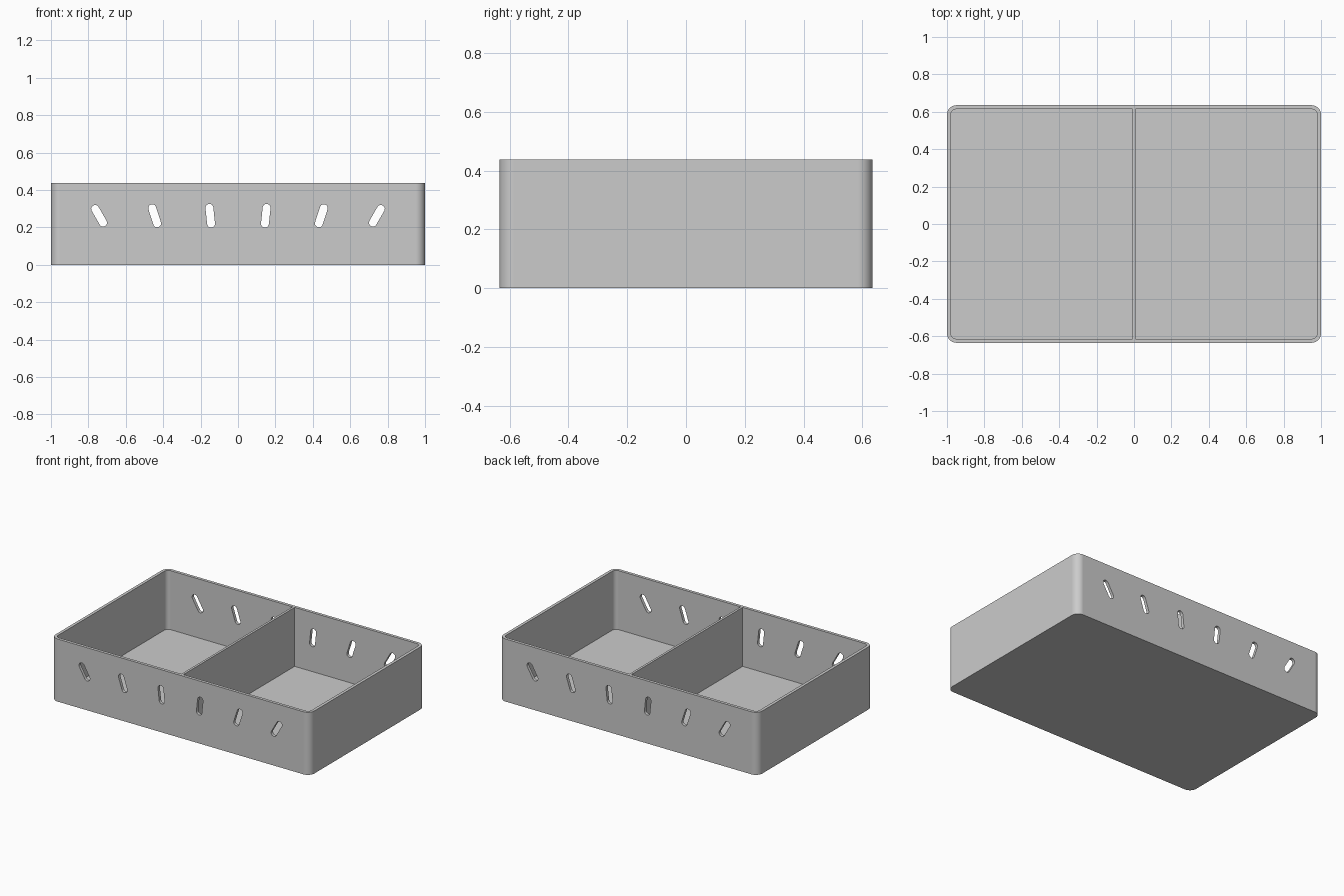
import bpy
import bmesh
from math import sin, cos, pi, radians
from mathutils import Matrix, Vector

# Overall sizes
HALF_X, HALF_Y, HEIGHT = 1.0, 0.635, 0.437
WALL, FLOOR, DIVIDER = 0.021, 0.025, 0.016
CORNER = 0.05

if "Cube" in bpy.data.objects:
    bpy.data.objects.remove(bpy.data.objects["Cube"], do_unlink=True)

grey = bpy.data.materials.new("plain grey")
grey.use_nodes = True
colour = (0.6, 0.6, 0.6, 1)
grey.diffuse_color = colour
grey.node_tree.nodes["Principled BSDF"].inputs["Base Color"].default_value = colour


def arc(cx, cy, r, start, sweep, steps):
    return [(cx + r * cos(start + sweep * i / steps),
             cy + r * sin(start + sweep * i / steps)) for i in range(steps + 1)]


def prism(name, outline, depth, matrix):
    """Closed solid: a flat outline pushed along its local z."""
    bm = bmesh.new()
    base = bm.faces.new([bm.verts.new((x, y, 0)) for x, y in outline])
    side = bmesh.ops.extrude_face_region(bm, geom=[base])
    moved = [v for v in side["geom"] if isinstance(v, bmesh.types.BMVert)]
    bmesh.ops.translate(bm, verts=moved, vec=(0, 0, depth))
    bmesh.ops.transform(bm, matrix=matrix, verts=bm.verts)
    bmesh.ops.recalc_face_normals(bm, faces=bm.faces)
    mesh = bpy.data.meshes.new(name)
    bm.to_mesh(mesh)
    bm.free()
    mesh.materials.append(grey)
    obj = bpy.data.objects.new(name, mesh)
    bpy.context.collection.objects.link(obj)
    return obj


# Outer block with rounded upright corners
cx, cy = HALF_X - CORNER, HALF_Y - CORNER
block = []
for i, (sx, sy) in enumerate([(1, 1), (-1, 1), (-1, -1), (1, -1)]):
    block += arc(sx * cx, sy * cy, CORNER, i * pi / 2, pi / 2, 10)
tray = prism("divided_tray", block, HEIGHT, Matrix())

# Two compartments, leaving walls, floor and the central divider
cutters = []
inner_r = CORNER - WALL
inner_y = HALF_Y - WALL
for side in (-1, 1):
    pocket = [(DIVIDER / 2, -inner_y)]
    pocket += arc(cx, -cy, inner_r, -pi / 2, pi / 2, 10)
    pocket += arc(cx, cy, inner_r, 0, pi / 2, 10)
    pocket += [(DIVIDER / 2, inner_y)]
    pocket = [(side * x, y) for x, y in pocket]
    cutters.append(prism("pocket_cutter", pocket, HEIGHT,
                         Matrix.Translation((0, 0, FLOOR))))

# Fan of slanted slots through the front and back walls
SLOT_R, SLOT_HALF = 0.021, 0.0425
slot = (arc(0, SLOT_HALF, SLOT_R, 0, pi, 12)
        + arc(0, -SLOT_HALF, SLOT_R, pi, pi, 12))
for i in range(6):
    step = i - 2.5
    place = (Matrix.Translation((step * 0.297, 0, 0.262))
             @ Matrix.Rotation(radians(step * 12), 4, 'Y')
             @ Matrix.Rotation(pi / 2, 4, 'X'))
    for y in (-HALF_Y, HALF_Y):
        cutters.append(prism("slot_cutter", slot, 0.2,
                             Matrix.Translation((0, y + 0.1, 0)) @ place))

for cutter in cutters:
    cutter.hide_render = True
    cut = tray.modifiers.new("cut", 'BOOLEAN')
    cut.operation = 'DIFFERENCE'
    cut.solver = 'EXACT'
    cut.object = cutter

# Bake the cuts and drop the helpers
bpy.context.view_layer.update()
graph = bpy.context.evaluated_depsgraph_get()
result = bpy.data.meshes.new_from_object(tray.evaluated_get(graph))
tray.modifiers.clear()
tray.data = result
for cutter in cutters:
    bpy.data.objects.remove(cutter, do_unlink=True)

# Smooth corners, crisp edges and flat walls
bpy.ops.object.select_all(action='DESELECT')
tray.select_set(True)
bpy.context.view_layer.objects.active = tray
bpy.ops.object.shade_smooth_by_angle(angle=radians(30))
flat = tray.modifiers.new("flat_walls", 'WEIGHTED_NORMAL')
flat.keep_sharp = True
